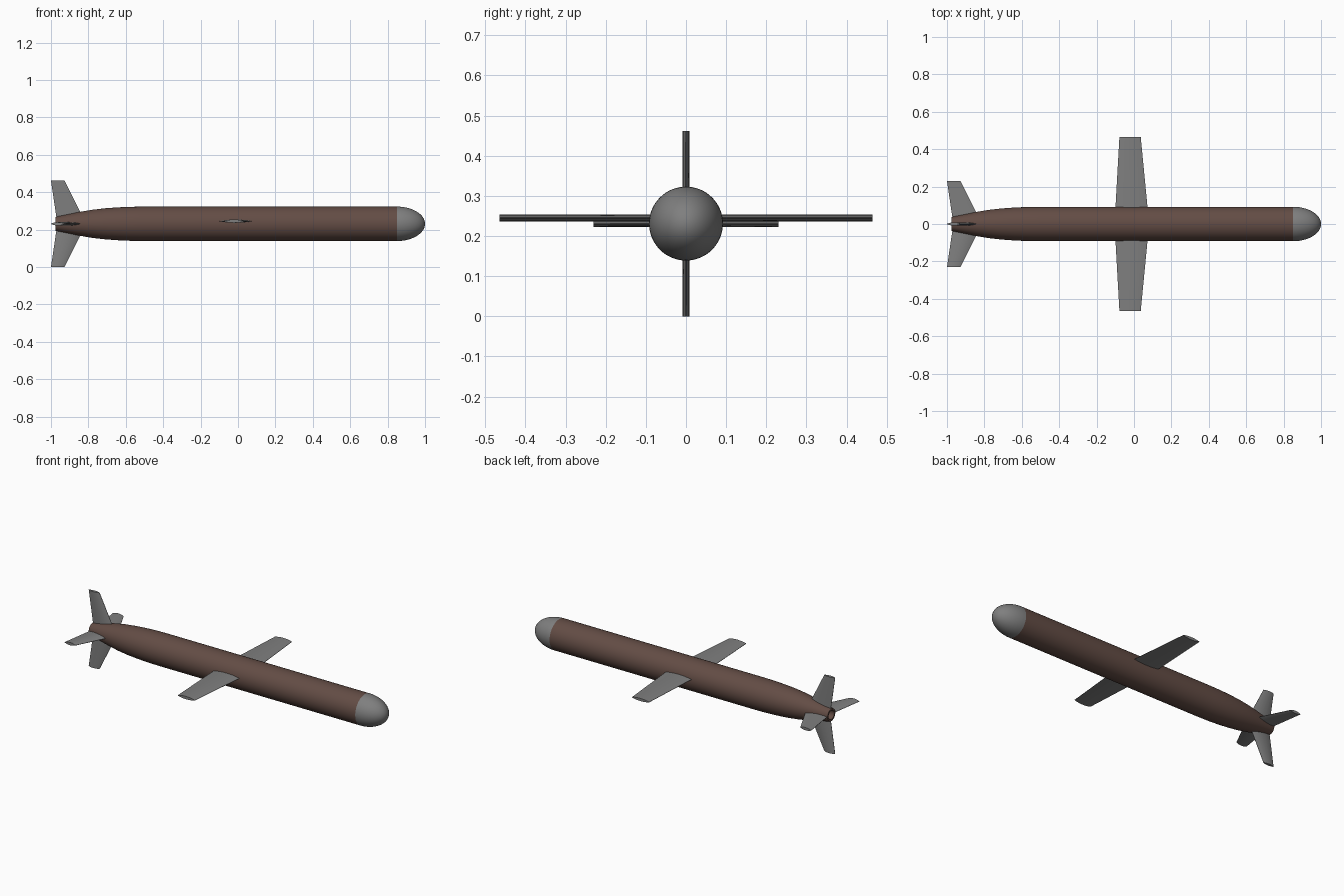
import bpy, bmesh, math
from mathutils import Matrix, Vector

if "Cube" in bpy.data.objects:
    bpy.data.objects.remove(bpy.data.objects["Cube"])

AXIS_Z = 0.231
R = 0.092


def material(name, rgb):
    m = bpy.data.materials.new(name)
    m.diffuse_color = (*rgb, 1)
    m.use_nodes = True
    m.node_tree.nodes["Principled BSDF"].inputs["Base Color"].default_value = m.diffuse_color
    return m


brown = material("dark brown", (0.125, 0.073, 0.059))
grey = material("mid grey", (0.212, 0.212, 0.212))


def finish(name, bm, mat, angle=35):
    bmesh.ops.recalc_face_normals(bm, faces=bm.faces[:])
    me = bpy.data.meshes.new(name)
    bm.to_mesh(me)
    bm.free()
    me.materials.append(mat)
    me.shade_smooth()
    me.set_sharp_from_angle(angle=math.radians(angle))
    ob = bpy.data.objects.new(name, me)
    ob.location.z = AXIS_Z
    bpy.context.collection.objects.link(ob)
    return ob


def lathe(name, profile, mat, steps=64):
    """Revolve (x, radius) points around the long axis."""
    bm = bmesh.new()
    vs = [bm.verts.new((x, 0, r)) for x, r in profile]
    es = [bm.edges.new(p) for p in zip(vs, vs[1:])]
    bmesh.ops.spin(bm, geom=vs + es, cent=(0, 0, 0), axis=(1, 0, 0),
                   angle=math.tau, steps=steps, use_merge=False)
    bmesh.ops.remove_doubles(bm, verts=bm.verts[:], dist=1e-5)
    return finish(name, bm, mat)


def fin(name, root, tip, thick, rotation, z=0.0):
    """Tapered lens-section blade; root and tip are (span, trailing x, leading x)."""
    section = [(0, 0.1), (0.12, 0.5), (0.3, 0.9), (0.5, 1), (0.7, 0.9), (0.88, 0.5), (1, 0.1)]
    section += [(c, -t) for c, t in reversed(section)]
    bm = bmesh.new()
    rings = []
    for span, back, front in (root, tip):
        rings.append([bm.verts.new((back + c * (front - back), span, t * thick / 2))
                      for c, t in section])
    n = len(section)
    for i in range(n):
        j = (i + 1) % n
        bm.faces.new((rings[0][i], rings[0][j], rings[1][j], rings[1][i]))
    for ring in rings:
        bm.faces.new(ring)
    bm.transform(Matrix.Translation(Vector((0, 0, z))) @ Matrix.Rotation(rotation, 4, 'X'))
    return finish(name, bm, grey, 30)


# Fuselage with tapered tail and hollow exhaust
lathe("fuselage", [(-0.93, 0), (-0.93, 0.027), (-0.975, 0.027), (-0.975, 0.037),
                   (-0.92, 0.049), (-0.85, 0.063), (-0.78, 0.075), (-0.71, 0.083),
                   (-0.64, 0.088), (-0.57, 0.091), (-0.50, R), (0.85, R)], brown)

# Rounded nose cone
lathe("nose_cone", [(0.85 + 0.15 * math.sin(a), R * math.cos(a) if i < 16 else 0)
                    for i, a in ((i, i * math.pi / 32) for i in range(17))], grey)

# Main wings
for side, turn in (("left", 0), ("right", math.pi)):
    fin(side + "_wing", (0.0, -0.104, 0.081), (0.465, -0.078, 0.036), 0.017, turn, 0.014)

# Four tail fins
for i, side in enumerate(("left", "top", "right", "bottom")):
    fin(side + "_tail_fin", (0.035, -0.971, -0.83), (0.231, -1.0, -0.928), 0.017,
        i * math.pi / 2)
